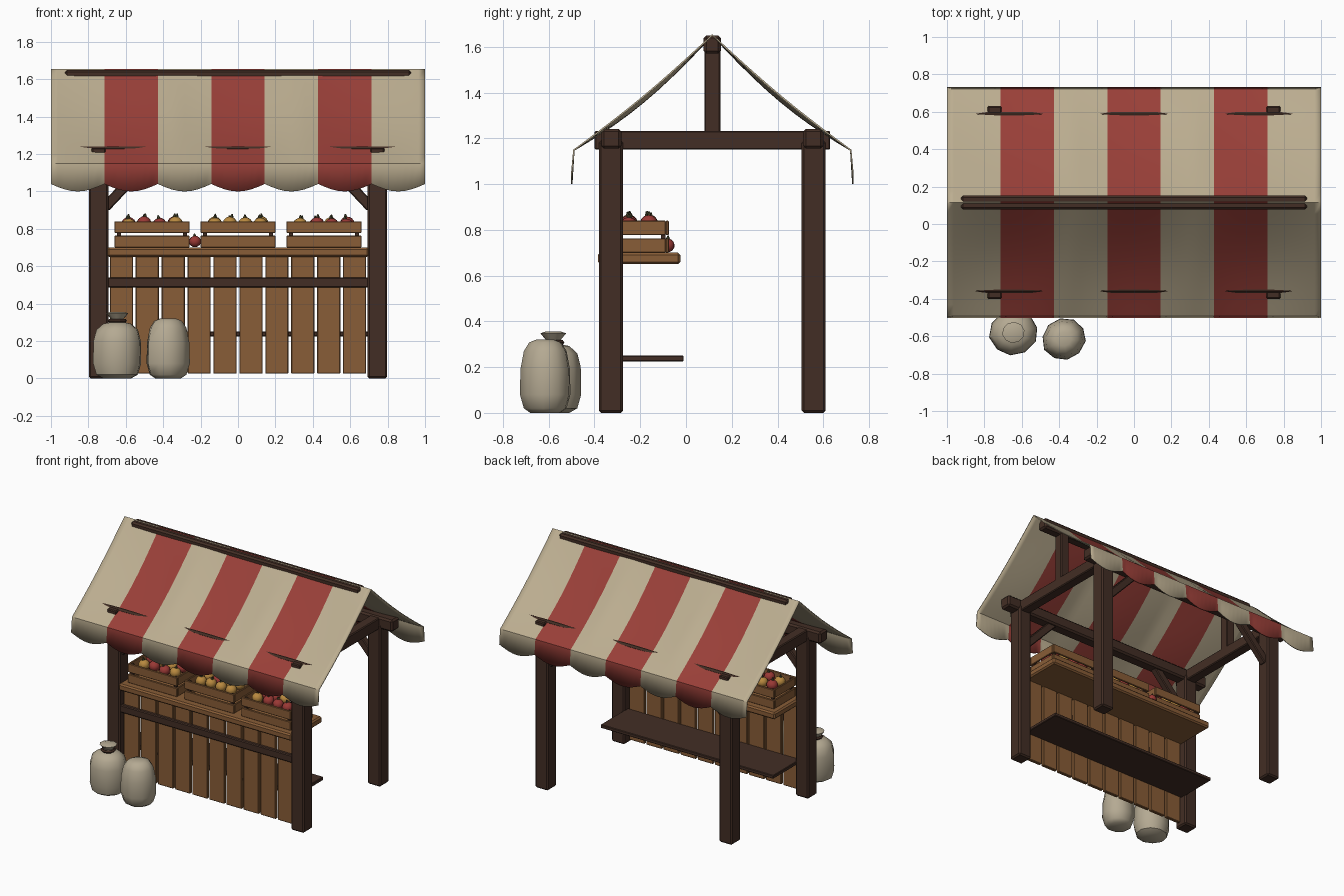
import bpy, bmesh, random
from math import sin, cos, pi, sqrt, atan2
from mathutils import Vector

if "Cube" in bpy.data.objects:
    bpy.data.objects.remove(bpy.data.objects["Cube"])

random.seed(4)


def material(name, rgb):
    m = bpy.data.materials.new(name)
    m.diffuse_color = (*rgb, 1)
    m.use_nodes = True
    m.node_tree.nodes["Principled BSDF"].inputs["Base Color"].default_value = m.diffuse_color
    return m


DARK = material("dark_wood", (0.055, 0.027, 0.018))
WOOD = material("light_wood", (0.25, 0.11, 0.038))
CREAM = material("cream_cloth", (0.50, 0.42, 0.28))
RED = material("red_cloth", (0.32, 0.05, 0.04))
SACK = material("sack_cloth", (0.46, 0.40, 0.29))
FRUIT_RED = material("red_fruit", (0.32, 0.04, 0.035))
FRUIT_GOLD = material("gold_fruit", (0.48, 0.25, 0.05))
STEM = material("stem", (0.05, 0.05, 0.02))


def finish(name, bm, mats, smooth=None):
    me = bpy.data.meshes.new(name)
    bm.normal_update()
    bm.to_mesh(me)
    bm.free()
    for m in mats:
        me.materials.append(m)
    ob = bpy.data.objects.new(name, me)
    bpy.context.collection.objects.link(ob)
    if smooth:
        bpy.ops.object.select_all(action='DESELECT')
        ob.select_set(True)
        bpy.context.view_layer.objects.active = ob
        bpy.ops.object.shade_smooth_by_angle(angle=smooth)
    return ob


def box(name, x, y, z, mat, bevel=0.006):
    """Box from (min, max) ranges on each axis."""
    bm = bmesh.new()
    bmesh.ops.create_cube(bm, size=1)
    for v in bm.verts:
        v.co = Vector([(r[0] + r[1]) / 2 + c * (r[1] - r[0]) for r, c in zip((x, y, z), v.co)])
    ob = finish(name, bm, [mat])
    if bevel:
        b = ob.modifiers.new("bevel", 'BEVEL')
        b.width, b.segments = bevel, 1
    return ob


def about(c, w):
    return (c - w / 2, c + w / 2)


# Timber frame
MID = 0.115
for s, side in ((-1, "left"), (1, "right")):
    px = s * 0.745
    for y, end in ((-0.328, "front"), (0.558, "back")):
        box(f"{end}_{side}_post", about(px, 0.105), about(y, 0.105), (0.0, 1.19), DARK, 0.01)
        # Knee brace from post to eave beam
        a, b = Vector((s * 0.71, y, 0.915)), Vector((s * 0.46, y, 1.18))
        d = b - a
        brace = box(f"{end}_{side}_brace", about(0, d.length), about(0, 0.05), about(0, 0.055), DARK)
        brace.location = (a + b) / 2
        brace.rotation_euler = (0, -atan2(d.z, d.x), 0)
    box(f"{side}_tie_beam", about(px, 0.075), (-0.4, 0.63), (1.15, 1.233), DARK)
    box(f"{side}_king_post", about(px, 0.07), about(MID, 0.07), (1.2, 1.62), DARK)
for y, end in ((-0.326, "front"), (0.556, "back")):
    box(f"{end}_eave_beam", (-0.89, 0.89), about(y, 0.088), (1.155, 1.241), DARK, 0.012)
box("ridge_beam", (-0.925, 0.925), about(MID, 0.075), (1.57, 1.65), DARK, 0.012)

# Striped canopy, sagging in three bays, with scalloped valances
STRIPES, SUB, ROWS = 7, 8, 10
bm = bmesh.new()
cols = []
for i in range(STRIPES * SUB + 1):
    x = -1 + 2 * i / (STRIPES * SUB)
    bay = abs(sin(pi * 1.5 * (x + 1)))
    hem = 1.04 - 0.04 * sin(pi * (i % SUB) / SUB)
    pts = [(MID - 0.618, hem)]
    for k in range(-ROWS, ROWS + 1):
        t = abs(k) / ROWS
        pts.append((MID + 0.608 * k / ROWS,
                    1.655 - 0.505 * t - sin(pi * t) * (0.018 + 0.024 * bay)))
    pts.append((MID + 0.618, hem))
    cols.append([bm.verts.new((x, y, z)) for y, z in pts])
for i in range(STRIPES * SUB):
    a, b = cols[i], cols[i + 1]
    for j in range(len(a) - 1):
        f = bm.faces.new((a[j], b[j], b[j + 1], a[j + 1]))
        f.material_index = (i // SUB) % 2
canopy = finish("canopy", bm, [CREAM, RED], smooth=0.5)
sol = canopy.modifiers.new("thickness", 'SOLIDIFY')
sol.thickness, sol.offset = 0.007, -1

# Counter
PLANKS, PITCH = 10, 0.1385
for i in range(PLANKS):
    x = (i - (PLANKS - 1) / 2) * PITCH
    box(f"front_plank_{i + 1}", about(x, 0.124), (-0.345, -0.32), (0.025, 0.655), WOOD, 0.004)
box("counter_top", (-0.70, 0.70), (-0.385, -0.025), (0.65, 0.7), WOOD, 0.01)
box("front_rail", (-0.70, 0.70), (-0.37, -0.34), (0.485, 0.54), DARK)
box("back_shelf", (-0.70, 0.70), (-0.325, -0.01), (0.225, 0.25), DARK, 0.004)


def fruit(name, x, y, z, r, mat):
    bm = bmesh.new()
    bmesh.ops.create_uvsphere(bm, u_segments=10, v_segments=7, radius=r)
    for v in bm.verts:
        v.co.z *= 0.92
    n = len(bm.faces)
    stem = bmesh.ops.create_cone(bm, cap_ends=True, segments=5, radius1=r * 0.3,
                                 radius2=r * 0.08, depth=r * 0.5)
    bmesh.ops.translate(bm, verts=stem["verts"], vec=(0, 0, r * 1.08))
    bm.faces.ensure_lookup_table()
    for f in bm.faces[n:]:
        f.material_index = 1
    ob = finish(name, bm, [mat, STEM], smooth=0.7)
    ob.location = (x, y, z)
    ob.rotation_euler = (random.uniform(-.2, .2), random.uniform(-.2, .2), random.uniform(0, 6))


# Crates of fruit
Y0, Y1, T = -0.335, -0.075, 0.014
for c, (cx, front, back) in enumerate(((-0.46, "GRRG", "RGGR"), (0.0, "GGGG", "GRGG"),
                                       (0.46, "GRRR", "RRGR")), 1):
    x0, x1 = cx - 0.2, cx + 0.2
    for k, z in enumerate(((0.7, 0.763), (0.777, 0.84))):
        for nm, xr, yr in (("front", (x0, x1), (Y0, Y0 + T)), ("back", (x0, x1), (Y1 - T, Y1)),
                           ("left", (x0, x0 + T), (Y0 + T, Y1 - T)),
                           ("right", (x1 - T, x1), (Y0 + T, Y1 - T))):
            box(f"crate_{c}_{nm}_slat_{k + 1}", xr, yr, z, WOOD, 0.003)
    box(f"crate_{c}_base", (x0 + T, x1 - T), (Y0 + T, Y1 - T), (0.7, 0.715), WOOD, 0)
    for sx in (x0 + T, x1 - T - 0.02):
        for sy in (Y0 + T, Y1 - T - 0.02):
            box(f"crate_{c}_corner", (sx, sx + 0.02), (sy, sy + 0.02), (0.705, 0.832), DARK, 0)
    for r, (row, y) in enumerate(((front, -0.25), (back, -0.162))):
        for i, kind in enumerate(row):
            fruit(f"crate_{c}_fruit_{r * 4 + i + 1}", cx + (i - 1.5) * 0.082 + random.uniform(-.005, .005),
                  y, 0.822 + random.uniform(-.004, .01), 0.039,
                  FRUIT_RED if kind == "R" else FRUIT_GOLD)
fruit("loose_fruit", -0.23, -0.082, 0.732, 0.033, FRUIT_RED)


def sack(name, x, y, profile, turn, sides=10):
    """Slightly uneven lathed bag from (radius, height) points."""
    bm = bmesh.new()
    rings = []
    for r, z in profile:
        rings.append([bm.verts.new((r * cos(2 * pi * k / sides) * (1 + 0.03 * sin(3 * k)),
                                    r * 0.94 * sin(2 * pi * k / sides), z)) for k in range(sides)])
    for a, b in zip(rings, rings[1:]):
        for k in range(sides):
            n = (k + 1) % sides
            bm.faces.new((a[k], a[n], b[n], b[k]))
    bm.faces.new(rings[0][::-1])
    bm.faces.new(rings[-1])
    ob = finish(name, bm, [SACK], smooth=0.7)
    ob.location = (x, y, 0)
    ob.rotation_euler.z = turn


# Sacks beside the counter
sack("tied_sack", -0.645, -0.58, [(0.075, 0), (0.112, 0.02), (0.13, 0.08), (0.128, 0.2), (0.112, 0.26),
                                 (0.075, 0.292), (0.036, 0.3), (0.034, 0.318), (0.06, 0.348), (0.035, 0.356)], 0.2)
sack("open_sack", -0.375, -0.615, [(0.07, 0), (0.1, 0.02), (0.118, 0.08), (0.116, 0.19), (0.1, 0.27),
                                  (0.075, 0.308), (0.04, 0.321)], 0.5)
bpy.ops.mesh.primitive_torus_add(location=(-0.645, -0.58, 0.308), major_radius=0.04, minor_radius=0.011,
                                 major_segments=10, minor_segments=5)
tie = bpy.context.object
tie.name = "sack_tie"
tie.data.materials.append(DARK)
